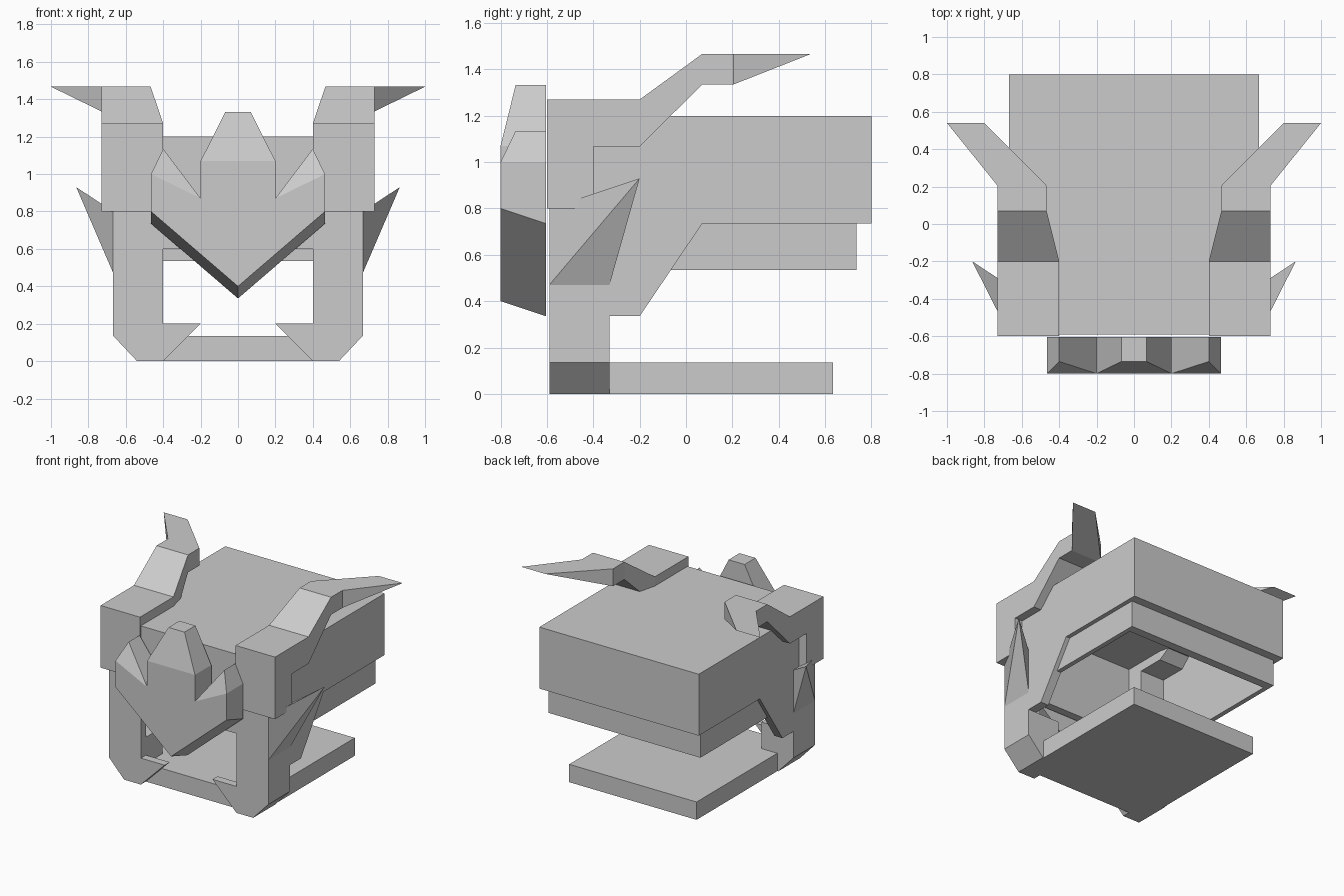
import bpy, bmesh

cube = bpy.data.objects.get("Cube")
if cube:
    bpy.data.objects.remove(cube)

# One plain grey for the whole helmet
grey = bpy.data.materials.new("plain_grey")
grey.use_nodes = True
colour = (0.6, 0.6, 0.6, 1)
grey.diffuse_color = colour
grey.node_tree.nodes["Principled BSDF"].inputs["Base Color"].default_value = colour


def build(name, verts, faces, mirror=False):
    """Make a flat shaded object, optionally mirrored across x = 0."""
    bm = bmesh.new()
    vs = [bm.verts.new(v) for v in verts]
    for f in faces:
        bm.faces.new([vs[i] for i in f])
    bmesh.ops.recalc_face_normals(bm, faces=bm.faces)
    mesh = bpy.data.meshes.new(name)
    bm.to_mesh(mesh)
    bm.free()
    mesh.materials.append(grey)
    ob = bpy.data.objects.new(name, mesh)
    bpy.context.collection.objects.link(ob)
    if mirror:
        ob.modifiers.new("Mirror", 'MIRROR').use_clip = False
    return ob


def loft(name, a, b, mirror=False, caps=None):
    """Join two matching outlines; caps lists the faces closing each end."""
    n = len(a)
    caps = caps or [range(n)]
    faces = [(i, (i + 1) % n, n + (i + 1) % n, n + i) for i in range(n)]
    faces += [tuple(c) for c in caps] + [tuple(n + i for i in c) for c in caps]
    return build(name, a + b, faces, mirror)


def side_prism(name, profile, x0, x1, mirror=True):
    return loft(name, [(x0, y, z) for y, z in profile],
                [(x1, y, z) for y, z in profile], mirror)


def front_prism(name, profile, y0, y1, mirror=True):
    return loft(name, [(x, y0, z) for x, z in profile],
                [(x, y1, z) for x, z in profile], mirror)


def box(name, x0, x1, y0, y1, z0, z1, mirror=False):
    return front_prism(name, [(x0, z0), (x1, z0), (x1, z1), (x0, z1)], y0, y1, mirror)


FRONT, INNER = -0.59, -0.53
W = 0.667

# Hollow head shell
side_prism("side_wall", [(FRONT, 0.335), (-0.2, 0.335), (0.07, 0.735),
                         (0.8, 0.735), (0.8, 1.2), (FRONT, 1.2)], 0.6, W)
box("roof", -W, W, FRONT, 0.8, 1.135, 1.2)
box("back_wall", -W, W, 0.735, 0.8, 0.735, 1.2)
box("brow", -W, W, FRONT, INNER, 0.6, 1.2)
box("cheek_plate", 0.4, W, FRONT, INNER, 0.335, 0.6, True)

# Inner rim below the shell
box("rim_back", -0.635, 0.635, 0.67, 0.735, 0.535, 1.135)
side_prism("rim_side", [(-0.07, 0.535), (0.735, 0.535), (0.735, 0.8), (-0.07, 0.8)],
           0.6, 0.635)

# Jaw pillars, corner wedges and floor plate
front_prism("jaw_pillar", [(0.4, 0), (0.54, 0), (W, 0.135), (W, 0.335), (0.4, 0.335)],
            FRONT, -0.33)
front_prism("jaw_wedge", [(0.4, 0), (0.4, 0.2), (0.2, 0.2)], FRONT, INNER)
box("floor_plate", -0.533, 0.533, INNER, 0.635, 0, 0.135)

# Cheek spikes
build("cheek_spike",
      [(W, FRONT, 0.47), (W, -0.33, 0.47), (W, -0.33, 0.8), (W, FRONT, 0.8),
       (0.865, -0.2, 0.93)],
      [(0, 1, 2, 3), (0, 1, 4), (1, 2, 4), (2, 3, 4), (3, 0, 4)], True)

# Horn bases that step up and back, narrowing on the inside
horn = [(-0.6, 0.8), (-0.6, 1.27), (-0.2, 1.27), (0.07, 1.467), (0.205, 1.467),
        (0.205, 1.335), (0.07, 1.335), (-0.2, 1.067), (-0.4, 1.067), (-0.4, 0.8)]
loft("horn_base", [(0.467 if y > 0 else 0.4, y, z) for y, z in horn],
     [(0.73, y, z) for y, z in horn], True,
     caps=[(0, 1, 8, 9), (1, 2, 7, 8), (2, 3, 6, 7), (3, 4, 5, 6)])

# Horn tips sweeping outward to a flat edge
build("horn_tip",
      [(0.467, 0.205, 1.335), (0.73, 0.205, 1.335), (0.73, 0.205, 1.467),
       (0.467, 0.205, 1.467), (0.8, 0.54, 1.467), (1.0, 0.54, 1.467)],
      [(0, 1, 2, 3), (3, 2, 5, 4), (0, 4, 5, 1), (1, 5, 2), (0, 3, 4)], True)

# Three pointed crest plate: points lean back, lower edge is bevelled
half = [(0.465, 0.8), (0.465, 1.0), (0.4, 1.135), (0.2, 0.87), (0.2, 1.07), (0.067, 1.333)]
outline = [(0, 0.4)] + half + [(-x, z) for x, z in reversed(half)]
crest_front = [(x, -0.735 if z > 1.1 else -0.8, z) for x, z in outline]
crest_back = [(x, -0.605, z - 0.065 if z < 0.85 else z) for x, z in outline]
loft("crest", crest_front, crest_back,
     caps=[(0, 1, 2, 4, 9, 11, 12), (2, 3, 4), (9, 10, 11), (4, 5, 8, 9), (5, 6, 7, 8)])
